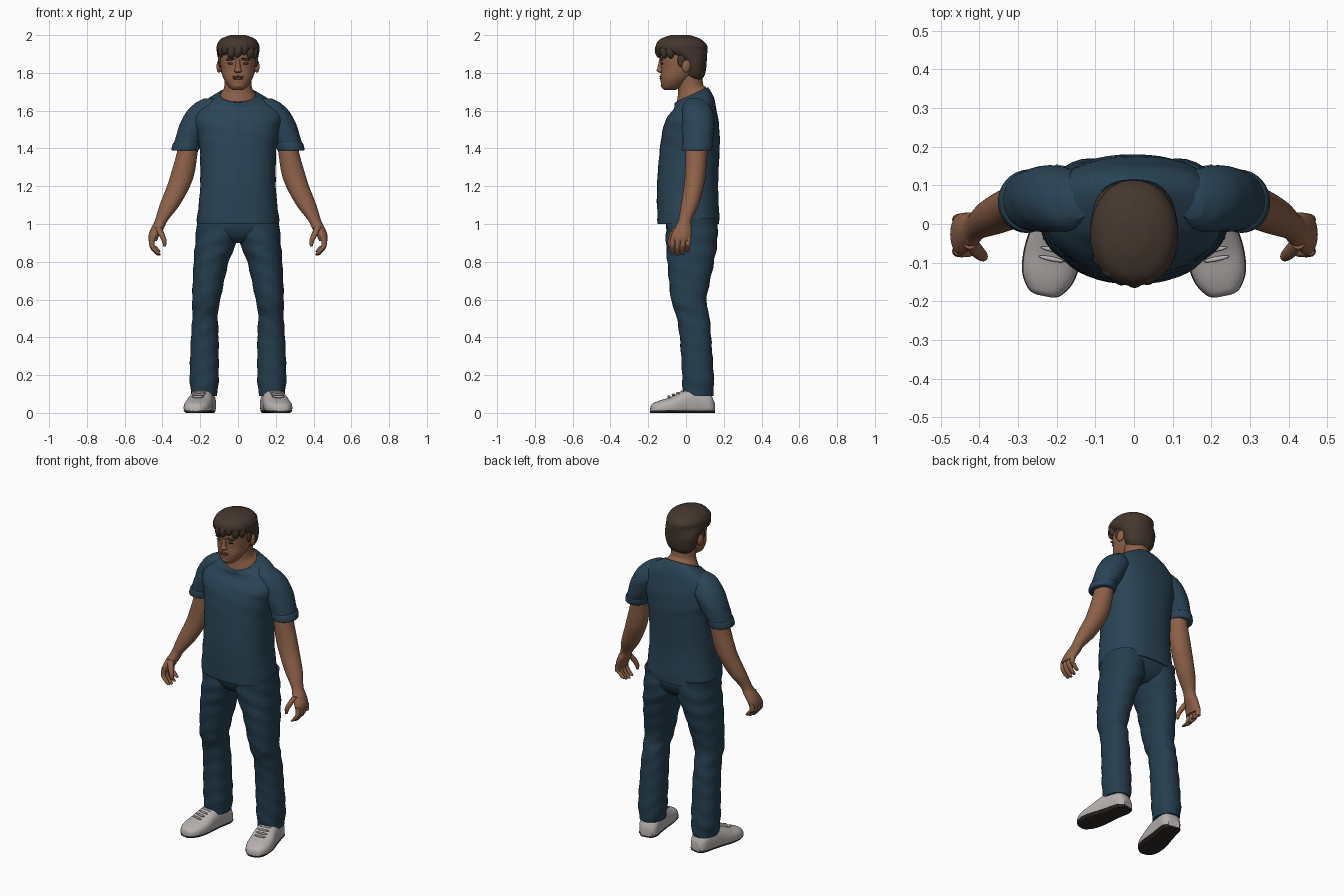
import bpy, bmesh
from math import sin, cos, pi, radians, copysign
from mathutils import Matrix, Vector, Euler

default_cube = bpy.data.objects.get("Cube")
if default_cube:
    bpy.data.objects.remove(default_cube)


def make_material(name, red, green, blue):
    mat = bpy.data.materials.new(name)
    mat.use_nodes = True
    colour = (red, green, blue, 1)
    mat.diffuse_color = colour
    shader = mat.node_tree.nodes["Principled BSDF"]
    shader.inputs["Base Color"].default_value = colour
    shader.inputs["Roughness"].default_value = .8
    return mat


skin = make_material("skin", .27, .12, .066)
lip = make_material("lip", .17, .06, .04)
hair = make_material("hair", .058, .038, .027)
shirt_blue = make_material("shirt blue", .023, .058, .093)
trouser_blue = make_material("trouser blue", .018, .048, .078)
shoe_white = make_material("shoe white", .47, .44, .43)
sole_dark = make_material("sole dark", .03, .024, .02)


def finish(name, bm, mat):
    """Turn a bmesh into a smooth object that keeps its sharp edges."""
    bmesh.ops.recalc_face_normals(bm, faces=bm.faces)
    mesh = bpy.data.meshes.new(name)
    bm.to_mesh(mesh)
    bm.free()
    mesh.materials.append(mat)
    for poly in mesh.polygons:
        poly.use_smooth = True
    mesh.set_sharp_from_angle(angle=radians(45))
    obj = bpy.data.objects.new(name, mesh)
    bpy.context.collection.objects.link(obj)
    return obj


def smooth_path(sections, steps):
    """Catmull-Rom interpolation of section tuples."""
    rows = [Vector(tuple(s) + (0,) * (6 - len(s))) for s in sections]
    last = len(rows) - 1
    for i in range(last):
        a, b = rows[max(i - 1, 0)], rows[i]
        c, d = rows[i + 1], rows[min(i + 2, last)]
        for step in range(steps):
            t = step / steps
            yield (b * 2 + (c - a) * t + (a * 2 - b * 5 + c * 4 - d) * t ** 2
                   + (b * 3 - a - c * 3 + d) * t ** 3) / 2
    yield rows[last]


def loft(name, sections, mat, side=1, power=2, fold=0, matrix=None,
         low=-9, high=9, steps=5, count=32):
    """Skin rings given as (x, y, z, half width, half depth, tilt)."""
    bm = bmesh.new()
    rings = []
    for x, y, z, rx, ry, tilt in smooth_path(sections, steps):
        ring = []
        for k in range(count):
            angle = 2 * pi * k / count
            c, s = cos(angle), sin(angle)
            swell = 1 + fold * sin(z * 65 + 3 * c + 2 * s)
            dx = copysign(abs(c) ** (2 / power), c) * rx * swell
            dy = copysign(abs(s) ** (2 / power), s) * ry * swell
            point = Vector((side * (x + dx), min(max(y + dy, low), high),
                            z + tilt * dy))
            ring.append(bm.verts.new(matrix @ point if matrix else point))
        rings.append(ring)
    for lower, upper in zip(rings, rings[1:]):
        for k in range(count):
            j = (k + 1) % count
            bm.faces.new((lower[k], lower[j], upper[j], upper[k]))
    bm.faces.new(rings[0])
    bm.faces.new(rings[-1])
    return finish(name, bm, mat)


def ball(name, place, size, mat, turn=(0, 0, 0)):
    bm = bmesh.new()
    matrix = Matrix.LocRotScale(Vector(place), Euler(turn), Vector(size))
    bmesh.ops.create_uvsphere(bm, u_segments=16, v_segments=10, radius=1,
                              matrix=matrix)
    return finish(name, bm, mat)


# Shirt body, with its neckline lower at the front
loft("shirt_body", [
    (0, .013, 1, .213, .16), (0, .013, 1.02, .217, .164),
    (0, .008, 1.2, .2, .162), (0, .02, 1.4, .203, .158),
    (0, .027, 1.5, .222, .15), (0, .03, 1.58, .23, .133, .15),
    (0, .04, 1.64, .185, .106, .3), (0, .03, 1.68, .107, .09, .45),
    (0, .03, 1.682, .098, .083, .45)],
    shirt_blue, power=2.4, fold=.008, count=48)

# Neck and upper chest skin
loft("neck", [
    (0, .03, 1.65, .098, .083, .45), (0, .03, 1.688, .092, .077, .45),
    (0, .025, 1.725, .073, .066, .2), (0, .02, 1.8, .072, .066)], skin)

# Head and face
loft("head", [
    (0, -.085, 1.71, .025, .03), (0, -.077, 1.725, .048, .052),
    (0, -.052, 1.77, .077, .083), (0, -.025, 1.82, .09, .107),
    (0, -.02, 1.88, .094, .117), (0, -.02, 1.94, .09, .11),
    (0, -.02, 1.975, .05, .07)], skin, power=2.2)
loft("nose", [
    (0, -.128, 1.8, .012, .012), (0, -.134, 1.81, .021, .022),
    (0, -.134, 1.825, .014, .018), (0, -.132, 1.87, .01, .01)], skin)
ball("upper_lip", (0, -.134, 1.78), (.032, .006, .005), lip)
ball("lower_lip", (0, -.133, 1.77), (.027, .007, .006), lip)
ball("chin", (0, -.112, 1.735), (.032, .022, .02), skin)

# Hair cap, low at the nape and high at the forehead
loft("hair_cap", [
    (0, .045, 1.76, .055, .035), (0, .043, 1.79, .083, .057),
    (0, .043, 1.85, .102, .066), (0, .012, 1.89, .108, .1),
    (0, -.02, 1.92, .112, .132), (0, -.025, 1.95, .112, .134),
    (0, -.028, 1.98, .09, .105), (0, -.03, 2, .04, .05)],
    hair, power=2.1, fold=.012, count=40)
for i in range(7):
    swing = (i - 3) * .36
    ball("fringe_lock_%d" % i,
         (.098 * sin(swing), -.03 - .115 * cos(swing), 1.918 + .012 * sin(i * 2)),
         (.022, .02, .036), hair, (.15, .5 - .1 * i, swing))

# Paired parts, built for the model's left and mirrored to its right
for label, side in (("left", 1), ("right", -1)):
    def pair(part, sections, mat, **options):
        return loft(label + "_" + part, sections, mat, side=side, **options)

    # Face details
    ball(label + "_ear", (side * .1, .002, 1.835), (.013, .024, .034), skin,
         (-.15, 0, side * .25))
    ball(label + "_eye", (side * .037, -.127, 1.85), (.018, .006, .006), hair)
    ball(label + "_brow", (side * .04, -.131, 1.872), (.025, .008, .006), hair,
         (0, side * .12, side * .2))
    ball(label + "_sideburn", (side * .094, -.025, 1.865), (.012, .02, .035), hair)

    # Sleeve with a turned hem
    pair("sleeve", [
        (.145, .05, 1.665, .035, .035), (.17, .052, 1.635, .062, .066),
        (.195, .063, 1.58, .088, .084), (.235, .065, 1.5, .083, .085),
        (.272, .06, 1.42, .068, .077)], shirt_blue, fold=.012)
    pair("sleeve_hem", [
        (.268, .06, 1.43, .067, .076), (.272, .06, 1.425, .073, .081),
        (.279, .057, 1.395, .073, .08), (.28, .056, 1.388, .066, .074)],
        shirt_blue)

    # Bare arm running into the palm
    pair("arm", [
        (.255, .06, 1.46, .053, .058), (.272, .055, 1.36, .056, .057),
        (.292, .05, 1.27, .062, .055), (.315, .042, 1.2, .061, .053),
        (.362, .02, 1.1, .053, .047), (.405, -.005, 1.02, .034, .035),
        (.425, -.015, .98, .034, .045), (.445, -.025, .94, .029, .053),
        (.452, -.028, .91, .022, .05)], skin)

    # Curled fingers and thumb
    for i, finger in enumerate(("index", "middle", "ring", "little")):
        y = -.068 + .027 * i
        drop = (.006, 0, .006, .02)[i]
        pair(finger + "_finger", [
            (.452, y, .93, .015, .014), (.456, y - .003, .89, .014, .014),
            (.443, y - .005, .86 + drop, .014, .013),
            (.422, y - .005, .837 + drop, .011, .011),
            (.417, y - .005, .832 + drop, .004, .005)], skin, count=12)
    pair("thumb", [
        (.425, -.045, .985, .018, .02), (.405, -.07, .945, .017, .018),
        (.391, -.083, .91, .013, .014), (.388, -.085, .882, .007, .008)],
        skin, count=12)

    # Trouser leg with soft folds
    pair("trouser_leg", [
        (.108, .03, 1.03, .11, .132), (.113, .03, .92, .112, .137),
        (.142, .025, .8, .093, .124), (.168, .015, .6, .075, .094),
        (.174, .035, .52, .067, .088), (.176, .05, .4, .073, .083),
        (.179, .063, .2, .077, .084), (.179, .065, .13, .073, .083),
        (.179, .065, .09, .068, .078)],
        trouser_blue, power=2.2, fold=.022, steps=8)

    # Shoe, lofted from heel to toe, then laid on the ground and turned out
    place = (Matrix.Translation((side * .165, .147, 0))
             @ Matrix.Rotation(side * .2, 4, "Z")
             @ Matrix.Rotation(pi / 2, 4, "X"))

    def shoe_sections(spread):
        shape = ((0, .06, .035), (.03, .11, .056), (.1, .135, .061),
                 (.16, .12, .066), (.23, .085, .073), (.29, .066, .066),
                 (.33, .048, .042), (.34, .03, .02))
        return [(0, tall * .4, along, wide * spread, tall * .6)
                for along, tall, wide in shape]

    loft(label + "_shoe", shoe_sections(1), shoe_white, power=2.5,
         matrix=place, low=.009)
    loft(label + "_outsole", shoe_sections(1.03), sole_dark, power=2.5,
         matrix=place, low=0, high=.012)
    for i in range(4):
        along = .17 + i * .024
        ball("%s_lace_%d" % (label, i), place @ Vector((0, .113 - i * .009, along)),
             (.034, .006, .007), shoe_white, (.4, 0, side * .2))

# Seat of the trousers, joining both legs under the shirt
loft("trouser_seat", [
    (0, .03, 1.03, .212, .135), (0, .03, .98, .215, .136),
    (0, .03, .93, .16, .115), (0, .03, .9, .07, .08)], trouser_blue, power=2.4)
